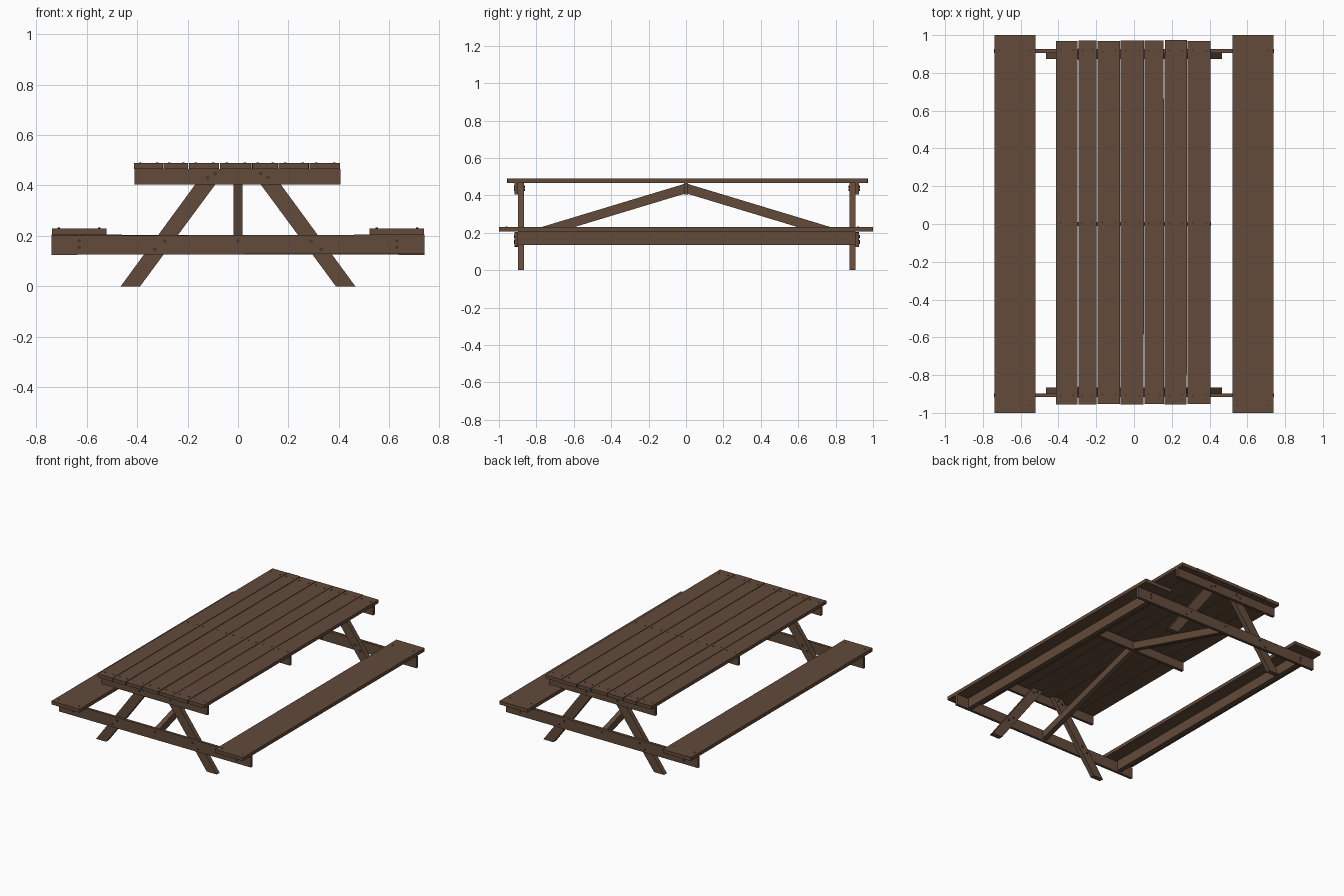
import bpy, bmesh, math, random
from mathutils import Matrix, Vector

if "Cube" in bpy.data.objects:
    bpy.data.objects.remove(bpy.data.objects["Cube"])

random.seed(4)


def material(name, rgb):
    m = bpy.data.materials.new(name)
    m.diffuse_color = (*rgb, 1)
    m.use_nodes = True
    m.node_tree.nodes["Principled BSDF"].inputs["Base Color"].default_value = m.diffuse_color
    return m


WOOD = material("brown wood", (0.122, 0.070, 0.043))
METAL = material("dark fastener", (0.055, 0.036, 0.026))


def finish(name, bm, mat):
    bmesh.ops.recalc_face_normals(bm, faces=bm.faces)
    me = bpy.data.meshes.new(name)
    bm.to_mesh(me)
    bm.free()
    me.materials.append(mat)
    ob = bpy.data.objects.new(name, me)
    bpy.context.collection.objects.link(ob)
    return ob


def box(name, x, y, z, yaw=0.0, roll=0.0):
    """Board spanning the given (min, max) ranges, with a slight optional twist."""
    bm = bmesh.new()
    bmesh.ops.create_cube(bm, size=1)
    size = [b - a for a, b in (x, y, z)]
    mid = Vector([(a + b) / 2 for a, b in (x, y, z)])
    bmesh.ops.scale(bm, vec=size, verts=bm.verts)
    turn = Matrix.Rotation(yaw, 4, 'Z') @ Matrix.Rotation(roll, 4, 'Y')
    bmesh.ops.transform(bm, matrix=Matrix.Translation(mid) @ turn, verts=bm.verts)
    return finish(name, bm, WOOD)


def extruded(name, profile, offset):
    """Board made from a side outline pushed along an offset."""
    bm = bmesh.new()
    face = bm.faces.new([bm.verts.new(p) for p in profile])
    out = bmesh.ops.extrude_face_region(bm, geom=[face])
    moved = [v for v in out["geom"] if isinstance(v, bmesh.types.BMVert)]
    bmesh.ops.translate(bm, vec=offset, verts=moved)
    return finish(name, bm, WOOD)


def studs(name, points, radius, depth, axis):
    """Round fastener heads, centred on the points."""
    bm = bmesh.new()
    rot = Matrix.Rotation(math.pi / 2, 4, 'X') if axis == 'Y' else Matrix()
    for p in points:
        bmesh.ops.create_cone(bm, cap_ends=True, segments=10, radius1=radius,
                              radius2=radius, depth=depth,
                              matrix=Matrix.Translation(p) @ rot)
    return finish(name, bm, METAL)


# Table top planks
planks = [(-0.412, -0.298), (-0.294, -0.198), (-0.193, -0.075), (-0.071, 0.052),
          (0.056, 0.158), (0.162, 0.280), (0.284, 0.405)]
nails = []
for i, (a, b) in enumerate(planks):
    box(f"top_plank_{i + 1}", (a, b),
        (-0.955 + random.uniform(-0.002, 0.002), 0.971 + random.uniform(-0.003, 0.004)),
        (0.466, 0.489), yaw=random.uniform(-0.001, 0.001))
    for y in (-0.905, 0.005, 0.918):
        nails += [(a + t * (b - a), y + random.uniform(-0.005, 0.005), 0.489)
                  for t in (0.22, 0.8)]
studs("top_nails", nails, 0.005, 0.005, 'Z')

# Benches, each with a stiffening rail beneath
nails = []
for side, s in (("left", -1), ("right", 1)):
    x0, x1 = sorted((s * 0.521, s * 0.738))
    box(f"{side}_bench", (x0, x1), (-1, 1), (0.206, 0.230))
    box(f"{side}_bench_rail", (s * 0.63 - 0.017, s * 0.63 + 0.017),
        (-0.898, 0.906), (0.136, 0.206))
    nails += [(s * x, y, 0.230) for x in (0.55, 0.71) for y in (-0.96, 0.92)]
studs("bench_nails", nails, 0.005, 0.005, 'Z')

# End frames: cross beam and cleat outside, splayed legs inside
for end, e, y_in, y_mid, y_out in (("front", -1, -0.866, -0.898, -0.916),
                                   ("back", 1, 0.874, 0.906, 0.926)):
    span = tuple(sorted((y_mid, y_out)))
    box(f"{end}_cross_beam", (-0.74, 0.74), span, (0.127, 0.203), roll=-0.003 * -e)
    box(f"{end}_cleat", (-0.41, 0.407), span, (0.404, 0.466))
    for side, s in (("left", -1), ("right", 1)):
        outline = [(s * 0.465, y_in, 0), (s * 0.388, y_in, 0),
                   (s * 0.044, y_in, 0.466), (s * 0.124, y_in, 0.466)]
        extruded(f"{end}_{side}_leg", outline, (0, y_mid - y_in, 0))
    # Bolts through the beam, legs and cleat
    holes = [(0, 0.18)]
    for s in (-1, 1):
        holes += [(s * 0.63, 0.18), (s * 0.63, 0.155), (s * 0.29, 0.18),
                  (s * 0.33, 0.147), (s * 0.12, 0.431), (s * 0.09, 0.447)]
    studs(f"{end}_bolts", [(x, y_out, z) for x, z in holes], 0.007, 0.008, 'Y')
    inner = [(x, y_in, z) for x, z in holes if 0.05 < abs(x) < 0.5]
    studs(f"{end}_inner_bolts", inner, 0.007, 0.012, 'Y')

    # Diagonal brace from the middle cleat down to the cross beam
    def height(y, top):
        return top - 0.302 * abs(y)
    ya = e * 0.01
    outline = [(-0.017, ya, height(ya, 0.464)), (-0.017, y_mid, height(y_mid, 0.464)),
               (-0.017, y_mid, height(y_mid, 0.411)), (-0.017, ya, height(ya, 0.411))]
    extruded(f"{end}_diagonal_brace", outline, (0.034, 0, 0))

# Middle cleat under the top
box("middle_cleat", (-0.41, 0.407), (-0.01, 0.01), (0.404, 0.466))
